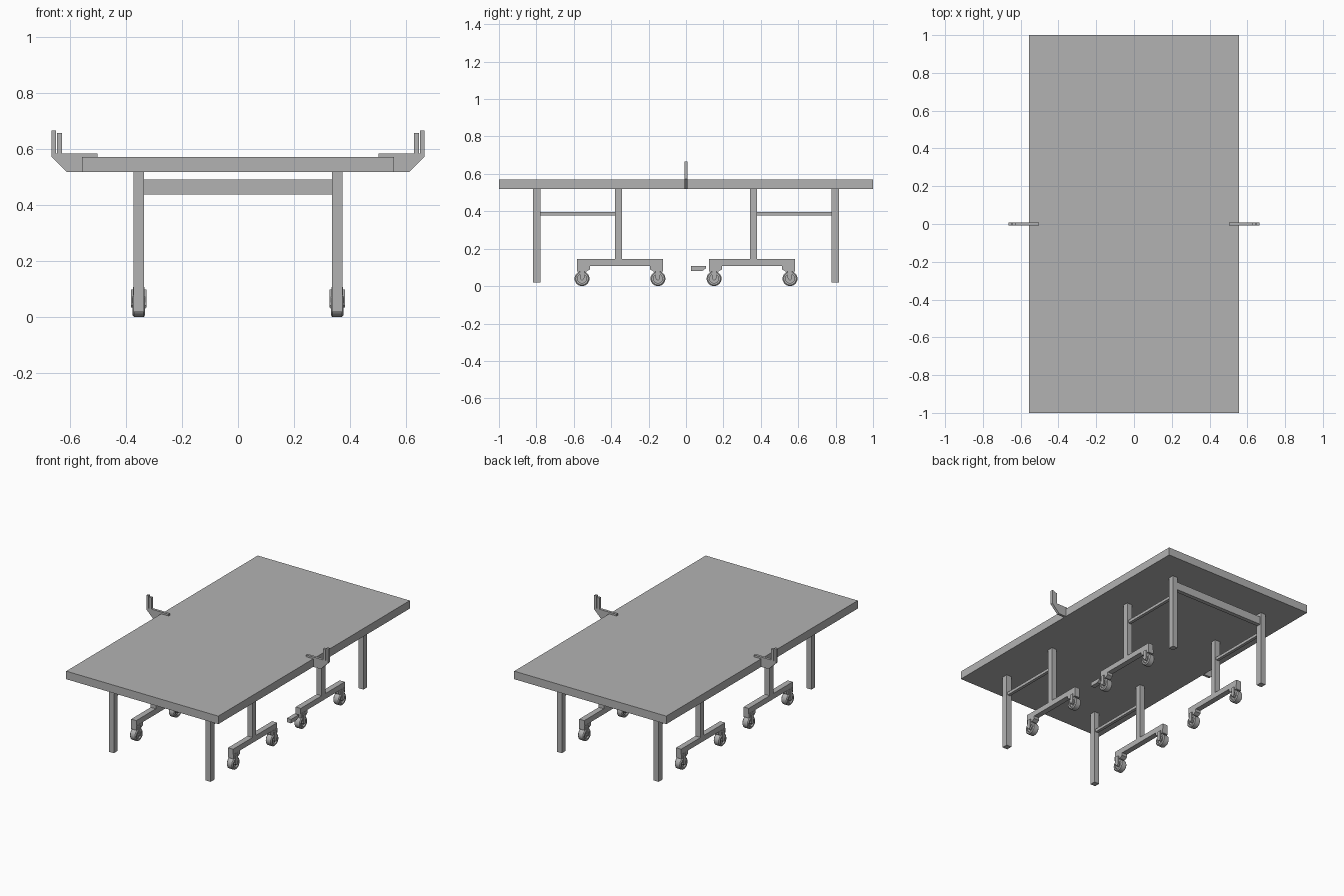
import bpy
import math

cube = bpy.data.objects.get("Cube")
if cube:
    bpy.data.objects.remove(cube)

grey = bpy.data.materials.new("plain_grey")
grey.use_nodes = True
COLOUR = (0.45, 0.45, 0.45, 1)
grey.diffuse_color = COLOUR
grey.node_tree.nodes["Principled BSDF"].inputs["Base Color"].default_value = COLOUR


def make(name, verts, faces):
    mesh = bpy.data.meshes.new(name)
    mesh.from_pydata(verts, [], faces)
    mesh.validate()
    mesh.materials.append(grey)
    obj = bpy.data.objects.new(name, mesh)
    bpy.context.collection.objects.link(obj)
    return obj


def prism(name, outline, place, low, high):
    """Extrude a 2D outline; place(u, v, depth) gives the 3D point."""
    n = len(outline)
    verts = [place(u, v, d) for d in (low, high) for u, v in outline]
    faces = [tuple(range(n)), tuple(range(2 * n - 1, n - 1, -1))]
    faces += [(i, n + i, n + (i + 1) % n, (i + 1) % n) for i in range(n)]
    obj = make(name, verts, faces)
    # outward normals whatever the mirroring
    import bmesh
    bm = bmesh.new()
    bm.from_mesh(obj.data)
    bmesh.ops.recalc_face_normals(bm, faces=bm.faces)
    bm.to_mesh(obj.data)
    bm.free()
    return obj


def box(name, x, y, z):
    outline = [(x[0], y[0]), (x[1], y[0]), (x[1], y[1]), (x[0], y[1])]
    return prism(name, outline, lambda u, v, d: (u, v, d), *z)


def wheel(name, x, y, z, sides=24):
    """Lathe a tyre with a recessed face and a small hub around the x axis."""
    half = [(0.023, 0), (0.023, 0.009), (0.012, 0.009), (0.012, 0.024),
            (0.0225, 0.024), (0.0225, 0.034), (0.017, 0.04)]
    profile = half + [(-a, r) for a, r in reversed(half)]
    verts, faces = [], []
    n = len(profile)
    for i in range(sides):
        t = math.tau * i / sides
        verts += [(x + a, y + r * math.cos(t), z + r * math.sin(t)) for a, r in profile]
        j = (i + 1) % sides
        faces += [(i * n + k, i * n + k + 1, j * n + k + 1, j * n + k) for k in range(n - 1)]
    obj = make(name, verts, faces)
    import bmesh
    bm = bmesh.new()
    bm.from_mesh(obj.data)
    bmesh.ops.remove_doubles(bm, verts=bm.verts, dist=0.0001)
    bmesh.ops.recalc_face_normals(bm, faces=bm.faces)
    bm.to_mesh(obj.data)
    bm.free()
    return obj


LEG_X, HALF = 0.354, 0.0185
LEG_Y, POST_Y, BEAM_Y = 0.798, 0.361, 0.353
UNDER = 0.518

# Table top
box("table_top", (-0.556, 0.556), (-1, 1), (UNDER, 0.571))


def caster(side, x, y, inward):
    # Mount with a chamfer on the side facing the beam centre
    mount = [(-0.027, 0.108), (0.043, 0.108), (0.043, 0.09), (0.025, 0.079), (-0.027, 0.079)]
    prism(side + "_caster_mount", mount,
          lambda u, v, d: (x + d, y + inward * u, v), -0.02, 0.02)
    # Fork cheeks reaching down to the hub
    cheek = [(-0.012, 0.098), (0.012, 0.098), (0.012, 0.042), (0.006, 0.034),
             (-0.006, 0.034), (-0.012, 0.042)]
    for s in (-1, 1):
        prism(side + "_caster_cheek", cheek,
              lambda u, v, d: (x + s * d, y + u, v), 0.0195, 0.027)
    wheel(side + "_caster_wheel", x, y, 0.04)


for sx, side in ((1, "left"), (-1, "right")):
    x = sx * LEG_X
    span = (x - HALF, x + HALF)
    for sy, end in ((-1, "front"), (1, "back")):
        name = f"{end}_{side}"
        # Leg, wheeled post and the rail joining them
        y = sy * LEG_Y
        box(name + "_leg", span, (y - HALF - 0.001, y + HALF + 0.001), (0.018, UNDER))
        p = sy * POST_Y
        box(name + "_post", span, (p - HALF, p + HALF), (0.14, UNDER))
        box(name + "_side_rail", (x - 0.01, x + 0.01), sorted((p, y)), (0.378, 0.397))
        # Foot beam with its two casters
        c = sy * BEAM_Y
        box(name + "_foot_beam", span, (c - 0.23, c + 0.23), (0.108, 0.144))
        for w in (-1, 1):
            caster(name, x, c + w * 0.203, -w)

    # Net clamp: lower jaw, top arm and two upright posts
    clamp = [(0.54, UNDER), (0.611, UNDER), (0.665, 0.572), (0.665, 0.665), (0.649, 0.665),
             (0.649, 0.583), (0.646, 0.583), (0.646, 0.657), (0.628, 0.657), (0.628, 0.583),
             (0.502, 0.583), (0.502, 0.571), (0.54, 0.571)]
    prism(side + "_net_clamp", clamp, lambda u, v, d: (sx * u, d, v), -0.008, 0.009)

# Cross bar between the back legs
box("back_cross_bar", (-LEG_X + HALF, LEG_X - HALF), (LEG_Y - 0.014, LEG_Y + 0.014), (0.437, 0.49))

# Brake pedal beside one inner caster
pedal = [(0.027, 0.107), (0.108, 0.107), (0.108, 0.096), (0.088, 0.081), (0.027, 0.081)]
prism("brake_pedal", pedal, lambda u, v, d: (d, u, v), LEG_X - 0.015, LEG_X + 0.015)

# Smooth the round tyres and keep their edges sharp
bpy.ops.object.select_all(action="DESELECT")
for obj in bpy.context.scene.objects:
    if "caster_wheel" in obj.name:
        obj.select_set(True)
        bpy.context.view_layer.objects.active = obj
bpy.ops.object.shade_smooth_by_angle(angle=math.radians(30))
